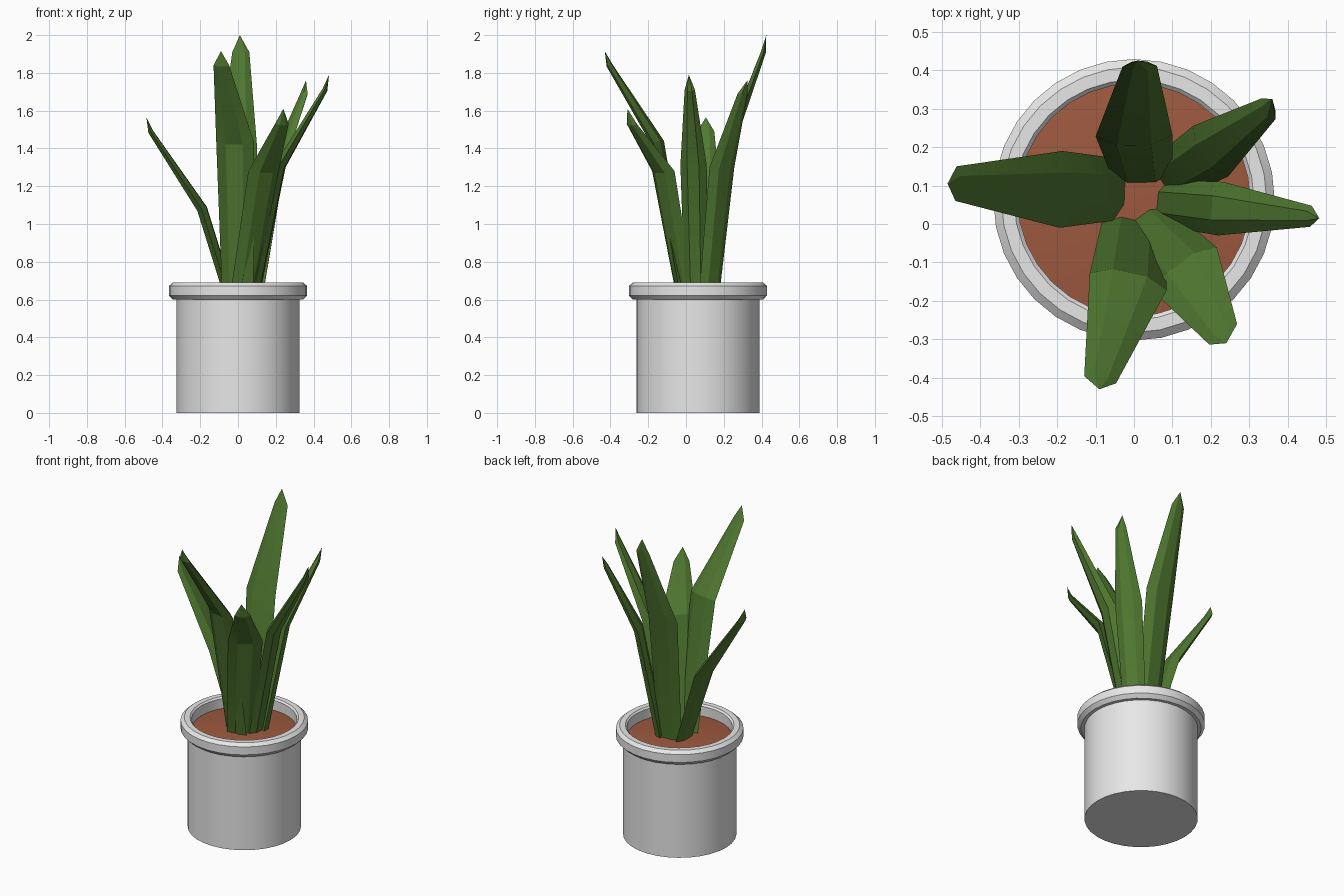
import bpy, bmesh, math
from mathutils import Vector

if "Cube" in bpy.data.objects:
    bpy.data.objects.remove(bpy.data.objects["Cube"])


def material(name, rgb):
    m = bpy.data.materials.new(name)
    m.use_nodes = True
    m.diffuse_color = (*rgb, 1)
    m.node_tree.nodes["Principled BSDF"].inputs["Base Color"].default_value = (*rgb, 1)
    return m


WHITE = material("white glaze", (0.8, 0.8, 0.8))
SOIL = material("brown soil", (0.34, 0.1, 0.05))
GREEN = material("leaf green", (0.08, 0.19, 0.03))
POT_Y = 0.063


def make_object(name, bm, mat, angle):
    bmesh.ops.recalc_face_normals(bm, faces=bm.faces)
    mesh = bpy.data.meshes.new(name)
    bm.to_mesh(mesh)
    bm.free()
    mesh.materials.append(mat)
    ob = bpy.data.objects.new(name, mesh)
    bpy.context.collection.objects.link(ob)
    bpy.ops.object.select_all(action="DESELECT")
    ob.select_set(True)
    bpy.context.view_layer.objects.active = ob
    bpy.ops.object.shade_smooth_by_angle(angle=math.radians(angle))
    return ob


def bridge(bm, a, b):
    for i in range(len(a)):
        j = (i + 1) % len(a)
        bm.faces.new((a[i], a[j], b[j], b[i]))


def lathe(name, profile, mat, sides=32):
    """Turn a (radius, z) profile; both ends are capped."""
    bm = bmesh.new()
    rings = []
    for r, z in profile:
        angles = [2 * math.pi * i / sides for i in range(sides)]
        rings.append([bm.verts.new((r * math.cos(a), POT_Y + r * math.sin(a), z))
                      for a in angles])
    for a, b in zip(rings, rings[1:]):
        bridge(bm, a, b)
    bm.faces.new(rings[0])
    bm.faces.new(rings[-1])
    return make_object(name, bm, mat, 30)


def leaf(name, base, bend, shoulder, tip, widths):
    """Sweep a six-sided lens section through base, bend and shoulder to a point."""
    base, bend, shoulder, tip = map(Vector, (base, bend, shoulder, tip))
    out = shoulder - base
    out.z = 0
    out.normalize()
    side = Vector((-out.y, out.x, 0))
    lower, upper = (bend - base).normalized(), (shoulder - bend).normalized()
    stations = [(base, lower, 0.026), (bend, (lower + upper).normalized(), 0.026),
                (shoulder, upper, 0.013)]
    bm = bmesh.new()
    rings = []
    for (centre, direction, thick), width in zip(stations, widths):
        normal = side.cross(direction).normalized()
        ring = []
        for k, n in ((1, 0), (0.45, 1), (-0.45, 1), (-1, 0), (-0.45, -1), (0.45, -1)):
            ring.append(bm.verts.new(centre + side * k * width / 2 + normal * n * thick))
        rings.append(ring)
    for a, b in zip(rings, rings[1:]):
        bridge(bm, a, b)
    bm.faces.new(rings[0])
    point = bm.verts.new(tip)
    for i in range(6):
        bm.faces.new((rings[-1][i], rings[-1][(i + 1) % 6], point))
    return make_object(name, bm, GREEN, 20)


# Pot body with overhanging collar and recessed inside
lathe("pot", [(0.325, 0), (0.325, 0.6), (0.345, 0.6), (0.366, 0.622), (0.366, 0.672),
              (0.345, 0.69), (0.312, 0.69), (0.302, 0.68), (0.302, 0.58)], WHITE)

# Gently domed soil
lathe("soil", [(0.303, 0.59), (0.303, 0.618), (0.2, 0.63), (0.08, 0.637)], SOIL)

# Leaves: base, bend, shoulder, tip, widths
leaf("back_leaf", (0.02, 0.13, 0.6), (0, 0.23, 1.42), (0.015, 0.41, 1.91),
     (0.01, 0.425, 2.0), (0.16, 0.2, 0.09))
leaf("front_leaf", (0, -0.01, 0.6), (-0.015, -0.15, 1.43), (-0.088, -0.405, 1.84),
     (-0.09, -0.43, 1.915), (0.17, 0.205, 0.085))
leaf("right_leaf", (-0.04, 0.09, 0.6), (-0.19, 0.09, 1.08), (-0.463, 0.105, 1.49),
     (-0.485, 0.105, 1.565), (0.16, 0.2, 0.09))
leaf("back_left_leaf", (0.09, 0.12, 0.6), (0.2, 0.19, 1.3), (0.35, 0.3, 1.69),
     (0.36, 0.325, 1.76), (0.13, 0.16, 0.065))
leaf("left_leaf", (0.08, 0.055, 0.6), (0.225, 0.04, 1.31), (0.46, 0.02, 1.71),
     (0.482, 0.015, 1.79), (0.12, 0.14, 0.055))
leaf("front_left_leaf", (0.02, 0, 0.6), (0.135, -0.12, 1.28), (0.232, -0.287, 1.53),
     (0.24, -0.31, 1.61), (0.16, 0.2, 0.09))
